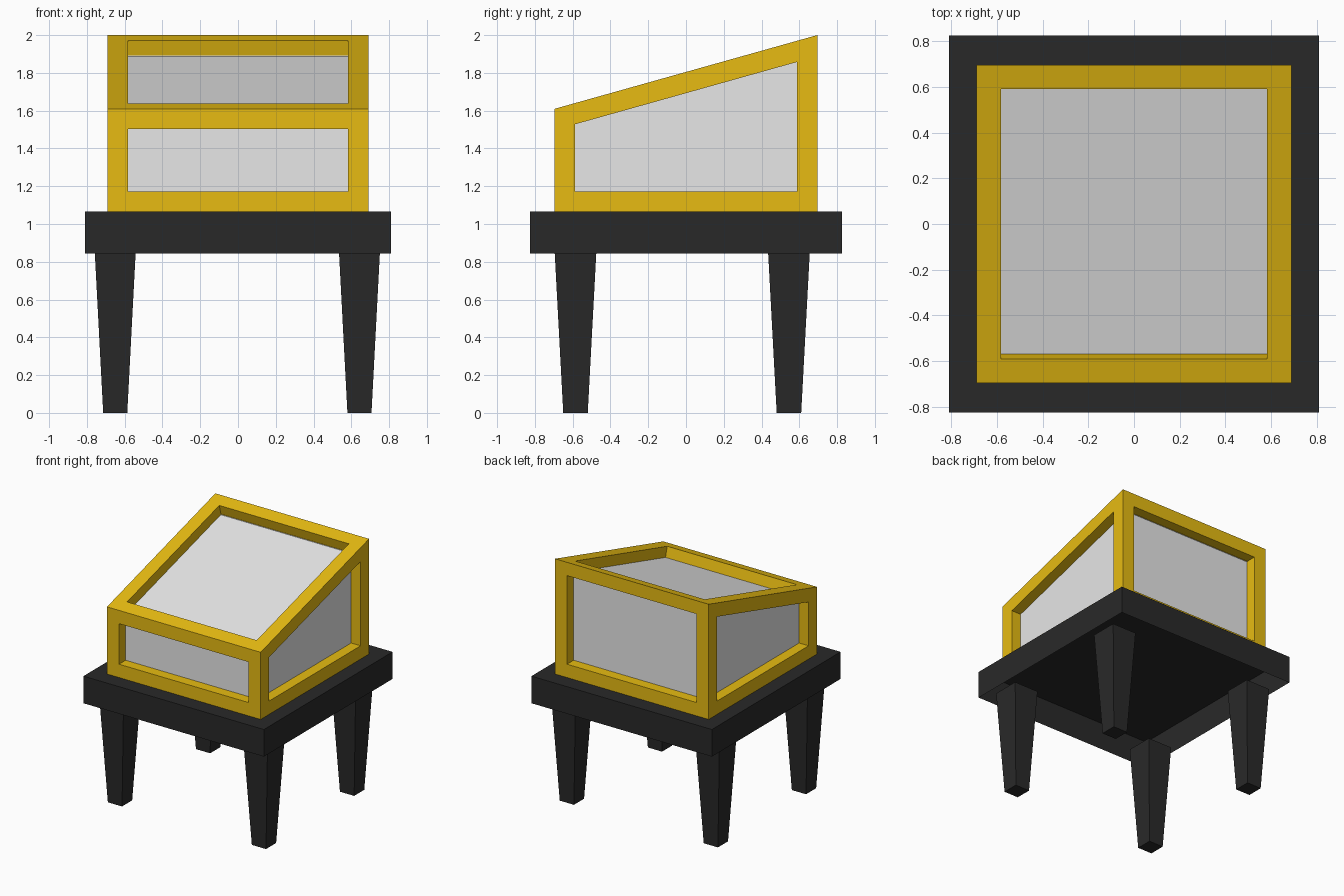
import bpy, bmesh

if "Cube" in bpy.data.objects:
    bpy.data.objects.remove(bpy.data.objects["Cube"])


def material(name, color):
    m = bpy.data.materials.new(name)
    m.diffuse_color = (*color, 1)
    m.use_nodes = True
    m.node_tree.nodes["Principled BSDF"].inputs["Base Color"].default_value = m.diffuse_color
    return m


YELLOW = material("yellow frame", (0.80, 0.50, 0.006))
GLASS = material("pale grey glass", (0.80, 0.80, 0.80))
BLACK = material("black table", (0.022, 0.022, 0.022))


def finish(name, bm, *mats):
    mesh = bpy.data.meshes.new(name)
    bm.to_mesh(mesh)
    bm.free()
    for m in mats:
        mesh.materials.append(m)
    obj = bpy.data.objects.new(name, mesh)
    bpy.context.collection.objects.link(obj)


def box(lo, hi):
    bm = bmesh.new()
    bmesh.ops.create_cube(bm, size=1)
    for v in bm.verts:
        v.co = [hi[i] if v.co[i] > 0 else lo[i] for i in range(3)]
    bm.normal_update()
    return bm


# table top: a shell open underneath
bm = box((-0.81, -0.825, 0.845), (0.81, 0.825, 1.065))
bmesh.ops.delete(bm, geom=[f for f in bm.faces if f.normal.z < -0.5], context='FACES_ONLY')
finish("table_top", bm, BLACK)

# four tapered legs
for side, x in (("left", -0.65), ("right", 0.643)):
    for end, y in (("front", -0.585), ("back", 0.545)):
        bm = box((x - 0.108, y - 0.11, 0), (x + 0.108, y + 0.11, 0.845))
        for v in bm.verts:
            if v.co.z < 0.1:
                v.co.x = x + (v.co.x - x) * 0.59
                v.co.y = y + (v.co.y - y) * 0.59
        finish(f"{end}_{side}_leg", bm, BLACK)

# display case: wedge with a recessed glass pane in every face
bm = box((-0.69, -0.695, 1.065), (0.69, 0.695, 2.0))
for v in bm.verts:
    if v.co.z > 1.5 and v.co.y < 0:
        v.co.z = 1.61
bm.normal_update()
panes = list(bm.faces)
bmesh.ops.inset_individual(bm, faces=panes, thickness=0.108, use_even_offset=True)
# straight recess walls, extruded inward along each face normal
for f in panes:
    n = f.normal.copy()
    new = bmesh.ops.extrude_discrete_faces(bm, faces=[f])["faces"][0]
    new.material_index = 1
    bmesh.ops.translate(bm, verts=new.verts[:], vec=n * -0.085)
finish("display_case", bm, YELLOW, GLASS)
